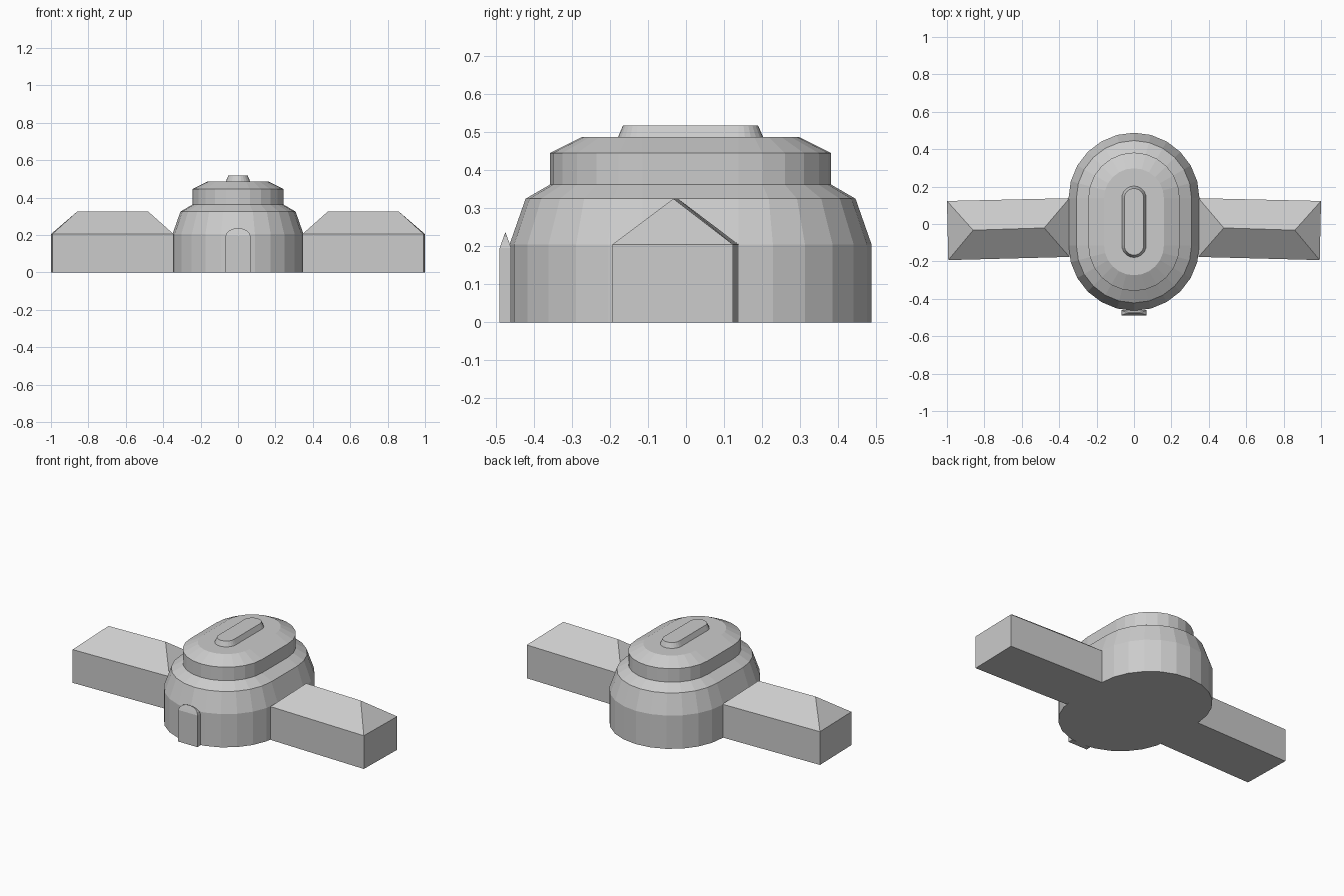
import bpy, math

if "Cube" in bpy.data.objects:
    bpy.data.objects.remove(bpy.data.objects["Cube"])

CY = 0.012      # centre line of the rounded body
HALF = 0.126    # half length of its straight sides


def make(name, verts, faces):
    mesh = bpy.data.meshes.new(name)
    mesh.from_pydata(verts, [], faces)
    mesh.update()
    obj = bpy.data.objects.new(name, mesh)
    bpy.context.collection.objects.link(obj)
    return obj


def stadium(r, z, half, seg=12):
    pts = []
    for i in range(seg + 1):
        a = math.pi * i / seg
        pts.append((r * math.cos(a), CY + half + r * math.sin(a), z))
    for i in range(seg + 1):
        a = math.pi * (1 + i / seg)
        pts.append((r * math.cos(a), CY - half + r * math.sin(a), z))
    return pts


def loft(name, rings):
    n = len(rings[0])
    verts = [p for ring in rings for p in ring]
    faces = [tuple(reversed(range(n)))]
    for k in range(len(rings) - 1):
        for i in range(n):
            j = (i + 1) % n
            faces.append((k*n + i, k*n + j, (k+1)*n + j, (k+1)*n + i))
    faces.append(tuple(range((len(rings) - 1) * n, len(rings) * n)))
    return make(name, verts, faces)


# Stepped domed hall and the raised roof light on top
profile = [(0.35, 0), (0.35, 0.205), (0.308, 0.325), (0.244, 0.362),
           (0.244, 0.445), (0.16, 0.487)]
loft("main_hall", [stadium(r, z, HALF) for r, z in profile])
loft("roof_light", [stadium(0.067, 0.48, HALF), stadium(0.065, 0.487, HALF),
                    stadium(0.052, 0.517, HALF)])

# Side wings with hipped roofs, slightly swept toward the front
for side, s in (("right", 1), ("left", -1)):
    plan = [(0.345, -0.176), (0.993, -0.193), (1.0, 0.123), (0.345, 0.138)]
    verts = [(s*x, y, z) for z in (0, 0.205) for x, y in plan]
    verts += [(s*0.48, -0.021, 0.325), (s*0.86, -0.033, 0.325)]
    faces = [(3, 2, 1, 0), (0, 1, 5, 4), (1, 2, 6, 5), (2, 3, 7, 6), (3, 0, 4, 7),
             (4, 5, 9, 8), (5, 6, 9), (6, 7, 8, 9), (7, 4, 8)]
    if s < 0:
        faces = [tuple(reversed(f)) for f in faces]
    make(side + "_wing", verts, faces)

# Arched doorway whose hood narrows to a ridge at the top
levels = [(0.066, 0, 0.015), (0.066, 0.195, 0.015)]
for deg in (22, 45, 67, 84):
    a = math.radians(deg)
    z = 0.195 + 0.041 * math.sin(a)
    levels.append((0.066 * math.cos(a), z, 0.015 * (0.236 - z) / 0.041 + 0.0005))
rings = [[(-x, -0.475 - d, z), (x, -0.475 - d, z), (x, -0.475 + d, z), (-x, -0.475 + d, z)]
         for x, z, d in levels]
loft("doorway", rings)
